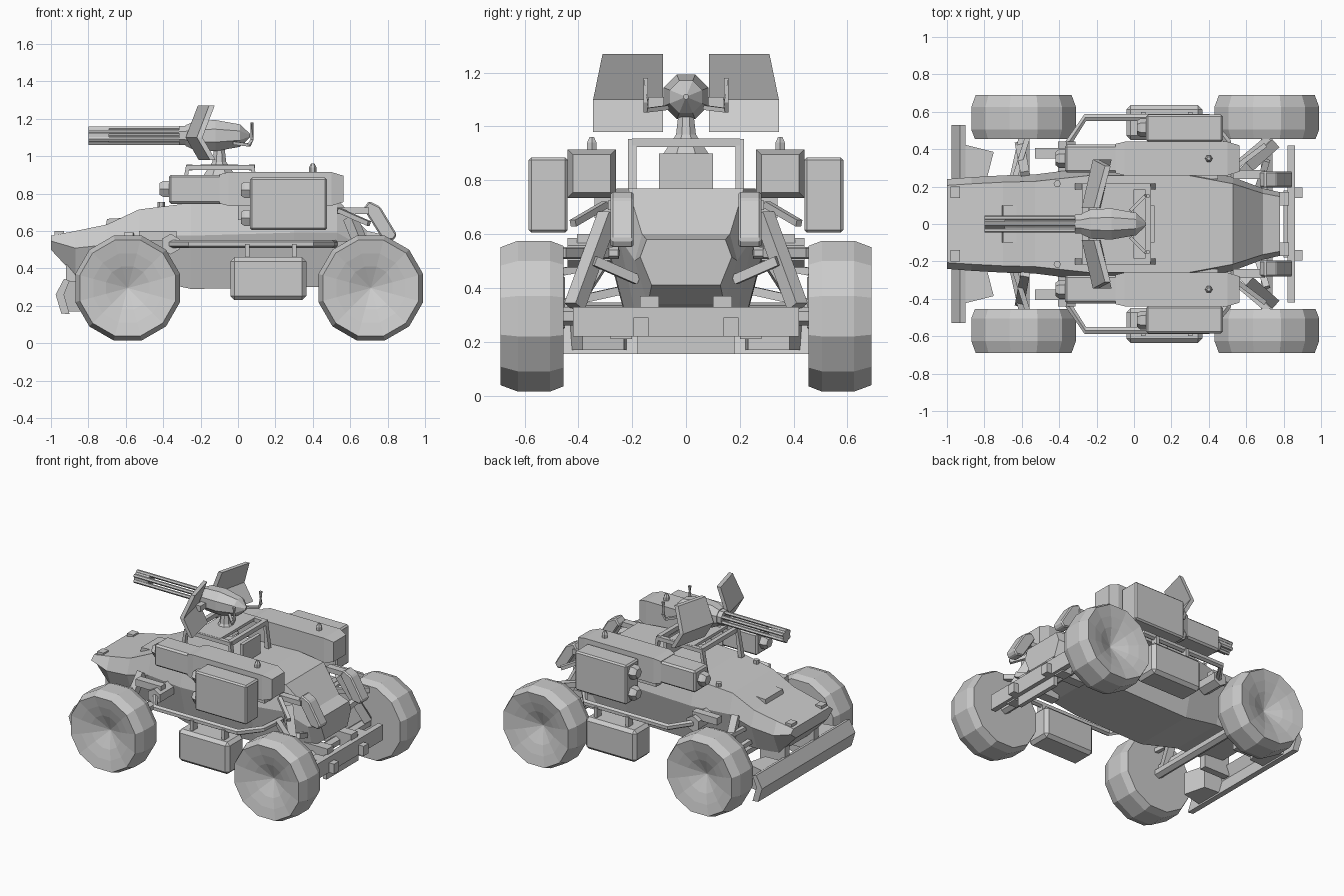
import bpy, bmesh, math
from mathutils import Vector

if "Cube" in bpy.data.objects:
    bpy.data.objects.remove(bpy.data.objects["Cube"])

grey = bpy.data.materials.new("plain_grey")
grey.use_nodes = True
grey.diffuse_color = (.6, .6, .6, 1)
grey.node_tree.nodes["Principled BSDF"].inputs["Base Color"].default_value = grey.diffuse_color


def loft(name, rings, mirror=False, bevel=False):
    """Skin a list of equal rings, cap both ends and mirror to the other side on request."""
    bm = bmesh.new()
    rows = [[bm.verts.new(point) for point in ring] for ring in rings]
    for near, far in zip(rows, rows[1:]):
        for i in range(len(near)):
            bm.faces.new((near[i - 1], near[i], far[i], far[i - 1]))
    bm.faces.new(rows[0])
    bm.faces.new(rows[-1])
    bmesh.ops.recalc_face_normals(bm, faces=bm.faces)
    mesh = bpy.data.meshes.new(name)
    bm.to_mesh(mesh)
    bm.free()
    mesh.materials.append(grey)
    part = bpy.data.objects.new(name, mesh)
    bpy.context.collection.objects.link(part)
    if bevel:
        edge = part.modifiers.new("bevel", "BEVEL")
        edge.width, edge.segments = bevel, 1
    if mirror:
        part.modifiers.new("mirror", "MIRROR").use_axis = (False, True, False)


def prism(name, outline, y, mirror=False, bevel=False):
    """Extrude a side outline across the model."""
    loft(name, [[(px, side, pz) for px, pz in outline] for side in y], mirror, bevel)


def box(name, x, y, z, mirror=False, bevel=False):
    """Box between pairs of limits."""
    outline = [(x[0], z[0]), (x[1], z[0]), (x[1], z[1]), (x[0], z[1])]
    prism(name, outline, y, mirror, bevel)


def circle(center, u, v, radius, sides):
    angles = [math.tau * (k + .5) / sides for k in range(sides)]
    return [center + radius * (math.cos(a) * u + math.sin(a) * v) for a in angles]


def rod(name, path, radius, sides=6, mirror=False):
    """Tube of even radius along a path."""
    path = [Vector(point) for point in path]
    rings = []
    for i, point in enumerate(path):
        along = path[min(i + 1, len(path) - 1)] - path[max(i - 1, 0)]
        u = along.cross(Vector((0, 0, 1)))
        u = u.normalized() if u.length > .01 else Vector((0, 1, 0))
        rings.append(circle(point, u, along.normalized().cross(u), radius, sides))
    loft(name, rings, mirror)


def turned(name, start, axis, profile, sides, mirror=False):
    """Lathe (distance along axis, radius) pairs from a start point."""
    start, axis = Vector(start), Vector(axis)
    u = axis.yzx
    v = axis.cross(u)
    loft(name, [circle(start + axis * d, u, v, r, sides) for d, r in profile], mirror)


# Main heights, widths and axle places
BACK, LEFT, UP = (1, 0, 0), (0, 1, 0), (0, 0, 1)
axles = {"front": -.59, "rear": .71}
hub, deck, rail_z, cage_top, gun_z = .295, .75, .53, .94, 1.11
pod_y, pod_z, rail_y, cage_y = .35, .825, .57, .2
inner_wheel = .455

# Wheels with dished outer faces, and plain axles
tyre = [(0, .27), (.05, .29), (.17, .29), (.235, .265), (.22, .19), (.2, .12), (.15, .002)]
for end, x in axles.items():
    turned(end + "_wheels", (x, inner_wheel, hub), LEFT, tyre, 12, mirror=True)
    rod(end + "_axle", [(x, -inner_wheel, hub), (x, inner_wheel, hub)], .035)

# Hull: place, floor, roof and half width; the flanks bulge at a fixed share of the height
stations = [(-1, .5, .575, .24), (-.87, .36, .6, .25), (-.7, .35, .635, .26), (-.53, .35, .715, .265),
            (-.25, .29, deck, .3), (.3, .3, .77, .3), (.53, .3, .77, .25),
            (.69, .34, .6, .19), (.78, .41, .58, .17)]
hull = []
for x, floor, roof, half in stations:
    waist = floor + .62 * (roof - floor)
    right = [(x, -half * .75, floor), (x, -half, waist), (x, -half * .86, roof)]
    hull.append(right + [(px, -py, pz) for px, py, pz in reversed(right)])
loft("hull", hull)
prism("hood_scoop", [(-.71, .61), (-.7, .665), (-.61, .67), (-.58, .61)], y=(-.1, .1))
box("nose_clip", x=(-.98, -.93), y=(.14, .2), z=(.56, .6), mirror=True)
turned("hood_bolt", (-.41, .215, .7), UP, [(0, .02), (.055, .02)], 6, mirror=True)

# Front bumper blade and brackets
blade = [(-.975, .26), (-.93, .345), (-.9, .335), (-.93, .26), (-.9, .155), (-.945, .16)]
prism("front_bumper", blade, y=(-.53, .53))
bracket = [(-.93, .22), (-.93, .43), (-.75, .385), (-.79, .23)]
loft("bumper_bracket", [[(x, y, z) for x, y in bracket] for z in (.17, .33)], mirror=True)
box("bumper_arm", x=(-.92, -.72), y=(.14, .19), z=(.26, .42), mirror=True)

# Suspension links
links = {
    "front_shock": ((-.58, .26, .58), (-.61, .42, .33), .035),
    "front_wishbone": ((-.66, .2, .4), (-.6, .47, .34), .022),
    "front_upper_arm": ((-.64, .24, .5), (-.57, .46, .46), .02),
    "rear_shock": ((.6, .29, .67), (.74, .415, .33), .04),
    "rear_lower_arm": ((.66, .18, .43), (.71, .34, .5), .025),
    "rear_upper_arm": ((.53, .3, .53), (.72, .46, .53), .025),
    "fuel_can_brace": ((.54, .3, .71), (.7, .42, .64), .018),
}
for name, (start, end, thickness) in links.items():
    rod(name, [start, end], thickness, sides=4, mirror=True)

# Rear bumper
box("rear_bumper_bar", x=(.82, .86), y=(-.42, .42), z=(.22, .33))
box("rear_bumper_skid", x=(.8, .83), y=(-.18, .18), z=(.155, .23))
box("rear_bumper_block", x=(.76, .84), y=(.2, .28), z=(.21, .33), mirror=True)
box("rear_hook", x=(.86, .9), y=(.14, .195), z=(.22, .29), mirror=True)
box("rear_frame", x=(.55, .83), y=(.1, .17), z=(.27, .37), mirror=True)

# Tilted fuel cans and supports
can = [(.7, .76), (.76, .73), (.85, .58), (.83, .55), (.77, .56), (.67, .72)]
prism("fuel_can", can, y=(.195, .28), mirror=True, bevel=.008)
box("fuel_can_support", x=(.53, .7), y=(.24, .29), z=(.69, .725), mirror=True)

# Long side pods with nose caps and short stubs
cap = [(0, .035), (.02, .05), (.06, .05)]
box("pod_front", x=(-.37, 0), y=(.275, .425), z=(.745, .9), mirror=True, bevel=.012)
rear_pod = []
for x, half in [(-.1, .078), (-.05, .09), (.5, .09), (.565, .07)]:
    corners = [(-half, -half), (half, -half), (half, half), (-half, half)]
    rear_pod.append([(x, pod_y + dy, pod_z + dz) for dy, dz in corners])
loft("pod_rear", rear_pod, mirror=True)
turned("pod_cap", (-.42, pod_y, pod_z), BACK, cap, 6, mirror=True)
turned("pod_stub", (.4, pod_y, .9), UP, [(0, .02), (.04, .02), (.06, .01)], 6, mirror=True)
box("pod_hanger", x=(0, .45), y=(.24, .34), z=(.66, deck), mirror=True)
box("pod_lower_beam", x=(-.53, -.33), y=(.35, .405), z=(.55, .6), mirror=True)

# Outer stowage boxes with two caps each
box("side_box", x=(.065, .475), y=(.44, .585), z=(.605, .885), mirror=True, bevel=.01)
for label, z in {"upper": .82, "lower": .67}.items():
    turned(label + "_box_cap", (.015, .515, z), BACK, cap, 6, mirror=True)

# Side rails carrying the low saddle boxes
bends = [(-.35, .28), (-.36, .42), (-.26, rail_y), (.4, rail_y), (.5, .44), (.52, .25)]
rod("side_rail", [(x, y, rail_z) for x, y in bends], .022, mirror=True)
turned("rail_socket", (-.36, .28, rail_z), LEFT, [(0, .055), (.16, .055)], 6, mirror=True)
box("saddle_box", x=(-.04, .365), y=(.45, .635), z=(.23, .46), mirror=True, bevel=.022)
for label, x in {"front": .05, "rear": .3}.items():
    box(label + "_saddle_strap", (x - .012, x + .012), y=(.55, .6), z=(.45, rail_z), mirror=True)

# Open cab: frame, seat and gun plate
frame = [(-.3, deck), (-.27, cage_top), (.08, cage_top), (.1, deck)]
rod("cage_frame", [(x, cage_y, z) for x, z in frame], .022, sides=4, mirror=True)
for label, x in {"front": -.26, "rear": .075}.items():
    rod(label + "_crossbar", [(x, -cage_y, cage_top), (x, cage_y, cage_top)], .022, sides=4)
box("seat_back", x=(.085, .11), y=(-.1, .1), z=(deck, .9))
box("gun_plate", x=(-.2, 0), y=(-cage_y, cage_y), z=(.935, .955))
turned("gun_pedestal", (-.1, 0, .9), UP, [(0, .09), (.07, .04), (.15, .03)], 8)

# Rotary gun
breech = [(0, .06), (.05, .085), (.16, .09), (.29, .065), (.345, .01)]
turned("gun_body", (-.28, 0, gun_z), BACK, breech, 8)
turned("gun_collar", (-.315, 0, gun_z), BACK, [(0, .055), (.05, .055)], 8)
turned("gun_muzzle", (-.8, 0, gun_z), BACK, [(0, .04), (.11, .04)], 8)
center = Vector((-.8, 0, gun_z))
for barrel in circle(center, Vector(LEFT), Vector(UP), .038, 6) + [center]:
    turned("gun_barrel", barrel, BACK, [(0, .013), (.52, .013)], 6)
grip = [(-.02, .07, 1.07), (.06, .15, 1.06), (.075, .15, 1.09), (.075, .15, 1.18)]
rod("gun_handle", grip, .012, sides=4, mirror=True)
box("shield_arm", x=(-.24, -.2), y=(.05, .14), z=(1.07, gun_z), mirror=True)

# Gun shields, kinked at mid height and swept back at the outer edge
sweep, thickness, inner = .06, .03, .085
shield = []
for x, z, outer in [(-.21, .98, .345), (-.28, 1.1, .345), (-.215, 1.27, .31)]:
    front = [(x, inner, z), (x + sweep, outer, z)]
    shield.append(front + [(px + thickness, py, pz) for px, py, pz in reversed(front)])
loft("gun_shield", shield, mirror=True)
